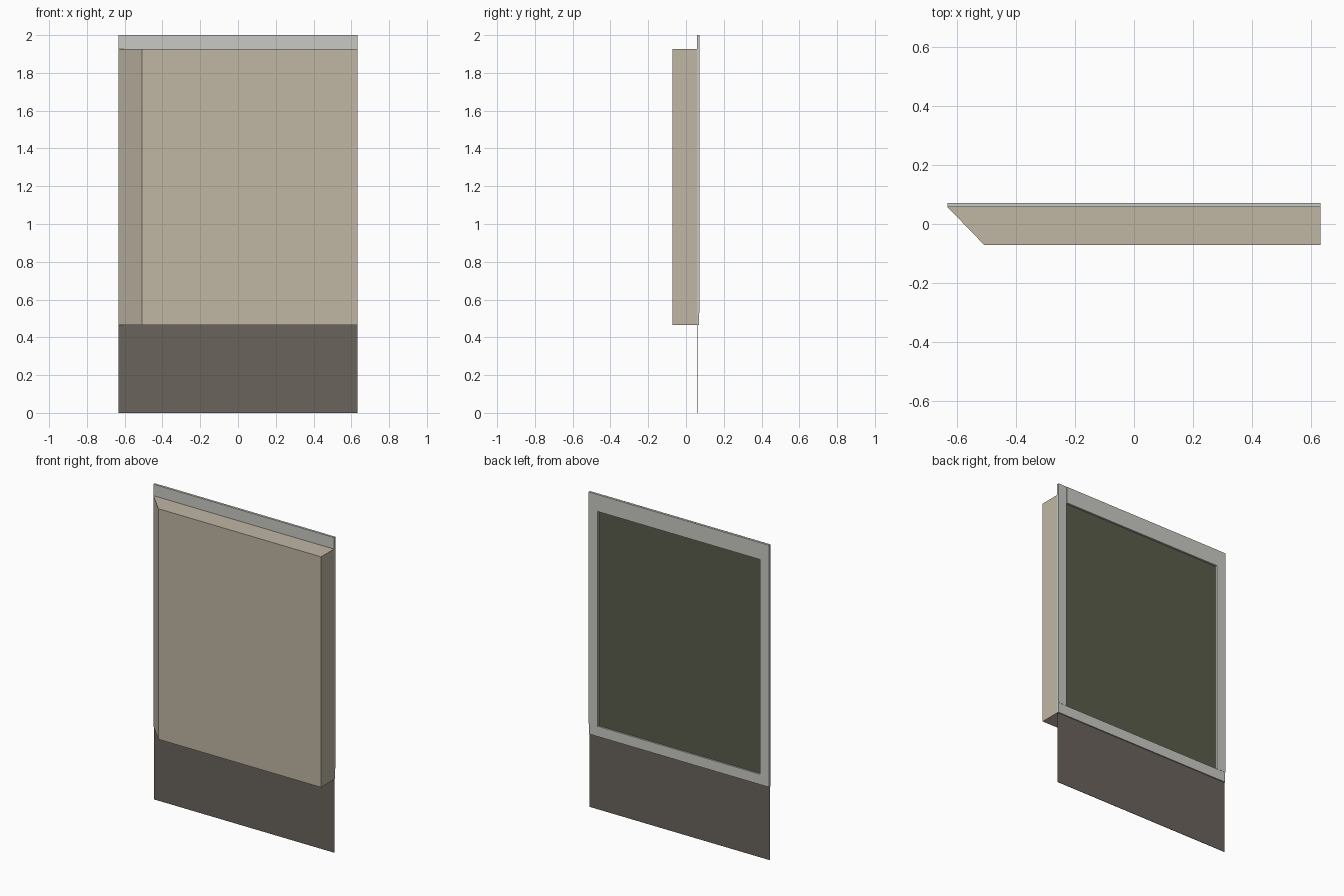
import bpy, bmesh

if "Cube" in bpy.data.objects:
    bpy.data.objects.remove(bpy.data.objects["Cube"])

def srgb(r, g, b):
    f = lambda c: c / 12.92 if c <= 0.04045 else ((c + 0.055) / 1.055) ** 2.4
    return (f(r / 255), f(g / 255), f(b / 255), 1)

def material(name, rgb):
    m = bpy.data.materials.new(name)
    m.diffuse_color = srgb(*rgb)
    m.use_nodes = True
    m.node_tree.nodes["Principled BSDF"].inputs["Base Color"].default_value = m.diffuse_color
    return m

BEIGE = material("beige", (192, 182, 164))
GREY = material("light grey", (201, 201, 195))
DARK = material("dark brown", (106, 99, 91))
GREEN = material("dark green", (89, 93, 75))

def prism(name, outline, z0, z1, mat):
    """Extrude an xy outline from z0 to z1."""
    bm = bmesh.new()
    face = bm.faces.new([bm.verts.new((x, y, z0)) for x, y in outline])
    up = bmesh.ops.extrude_face_region(bm, geom=[face])
    verts = [v for v in up["geom"] if isinstance(v, bmesh.types.BMVert)]
    bmesh.ops.translate(bm, verts=verts, vec=(0, 0, z1 - z0))
    bmesh.ops.recalc_face_normals(bm, faces=bm.faces)
    mesh = bpy.data.meshes.new(name)
    bm.to_mesh(mesh)
    bm.free()
    mesh.materials.append(mat)
    ob = bpy.data.objects.new(name, mesh)
    bpy.context.collection.objects.link(ob)
    return ob

def box(name, x0, x1, y0, y1, z0, z1, mat):
    return prism(name, [(x0, y0), (x1, y0), (x1, y1), (x0, y1)], z0, z1, mat)

W, FRONT, JOIN, BACK = 0.633, -0.072, 0.057, 0.072   # half width and depths
Z0, ZBOX, TOP = 0.465, 1.927, 2.0                    # heights
IN, SILL, HEAD = 0.57, 0.53, 1.893                   # opening in the frame

# Front box with the slanted left end
prism("front_box", [(-0.508, FRONT), (W, FRONT), (W, JOIN), (-W, JOIN)], Z0, ZBOX, BEIGE)

# Back frame, bars stepped very slightly
box("frame_top", -IN, IN, JOIN, BACK, HEAD, TOP, GREY)
for side, s in (("left", -1), ("right", 1)):
    a, b = sorted((s * IN, s * W))
    box("frame_" + side, a, b, JOIN, BACK - 0.001, SILL, TOP, GREY)
box("frame_bottom", -W, W, JOIN, BACK - 0.002, Z0, SILL, GREY)

# Recessed green back panel
box("back_panel", -IN, IN, JOIN, JOIN + 0.003, SILL, HEAD, GREEN)

# Thin skirt below
box("skirt", -W, W, 0.061, 0.063, 0, Z0, DARK)
